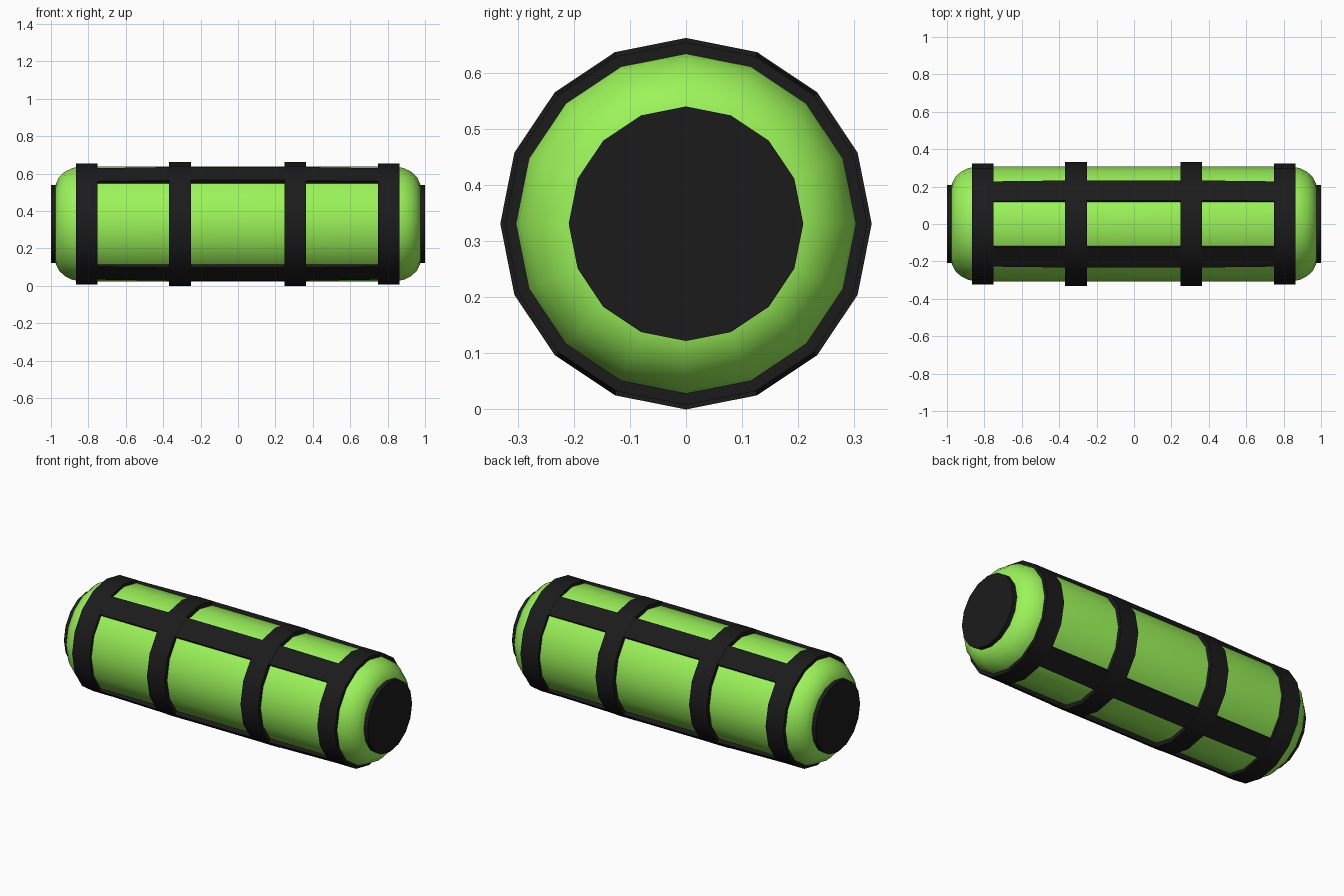
import bpy, bmesh
from math import sin, cos, pi, radians

if "Cube" in bpy.data.objects:
    bpy.data.objects.remove(bpy.data.objects["Cube"])

SIDES = 16
AXIS_Z = 0.331


def material(name, rgb):
    m = bpy.data.materials.new(name)
    m.diffuse_color = (*rgb, 1)
    m.use_nodes = True
    m.node_tree.nodes["Principled BSDF"].inputs["Base Color"].default_value = m.diffuse_color
    return m


GREEN = material("green", (0.33, 0.90, 0.10))
BLACK = material("black", (0.011, 0.011, 0.011))


def ring_point(x, r, step):
    a = 2 * pi * step / SIDES
    return (x, r * sin(a), AXIS_Z + r * cos(a))


def finish(name, bm, mat):
    bmesh.ops.recalc_face_normals(bm, faces=bm.faces)
    mesh = bpy.data.meshes.new(name)
    bm.to_mesh(mesh)
    bm.free()
    mesh.materials.append(mat)
    ob = bpy.data.objects.new(name, mesh)
    bpy.context.collection.objects.link(ob)
    bpy.ops.object.select_all(action='DESELECT')
    ob.select_set(True)
    bpy.context.view_layer.objects.active = ob
    bpy.ops.object.shade_smooth_by_angle(angle=radians(35))
    return ob


def lathe(name, profile, mat, closed=False):
    """Turn (x, radius) points about the long axis; close the loop or cap the ends."""
    bm = bmesh.new()
    rings = [[bm.verts.new(ring_point(x, r, s)) for s in range(SIDES)] for x, r in profile]
    pairs = list(zip(rings, rings[1:]))
    if closed:
        pairs.append((rings[-1], rings[0]))
    else:
        bm.faces.new(rings[0])
        bm.faces.new(rings[-1])
    for a, b in pairs:
        for s in range(SIDES):
            t = (s + 1) % SIDES
            bm.faces.new((a[s], a[t], b[t], b[s]))
    return finish(name, bm, mat)


# Rounded canister body
end = [(0.84, 0.307), (0.885, 0.299), (0.925, 0.28), (0.957, 0.25), (0.974, 0.215), (0.978, 0.18)]
lathe("body", [(-x, r) for x, r in reversed(end)] + end, GREEN)

# Flat discs on both ends
for side, label in ((-1, "left"), (1, "right")):
    lathe(f"{label}_end_disc", [(side * 0.95, 0.209), (side * 1.0, 0.209)], BLACK)

# Raised hoops around the body
for label, x0, x1, r in (("left_outer", -0.866, -0.75, 0.323), ("left_inner", -0.368, -0.252, 0.331),
                         ("right_inner", 0.248, 0.364, 0.331), ("right_outer", 0.748, 0.864, 0.323)):
    lathe(f"{label}_hoop", [(x0, 0.295), (x0, r), (x1, r), (x1, 0.295)], BLACK, closed=True)

# Four lengthwise straps, each covering one facet and bulging slightly at the middle
for i, step in enumerate((1, 6, 9, 14)):
    bm = bmesh.new()
    sections = []
    for x, r in ((-0.8, 0.3215), (-0.31, 0.3302), (0.31, 0.3302), (0.8, 0.3215)):
        sections.append([bm.verts.new(ring_point(x, q, s)) for q, s in
                         ((0.295, step), (r, step), (r, step + 1), (0.295, step + 1))])
    bm.faces.new(sections[0])
    bm.faces.new(sections[-1])
    for a, b in zip(sections, sections[1:]):
        for k in range(4):
            j = (k + 1) % 4
            bm.faces.new((a[k], a[j], b[j], b[k]))
    finish(f"strap_{i + 1}", bm, BLACK)
